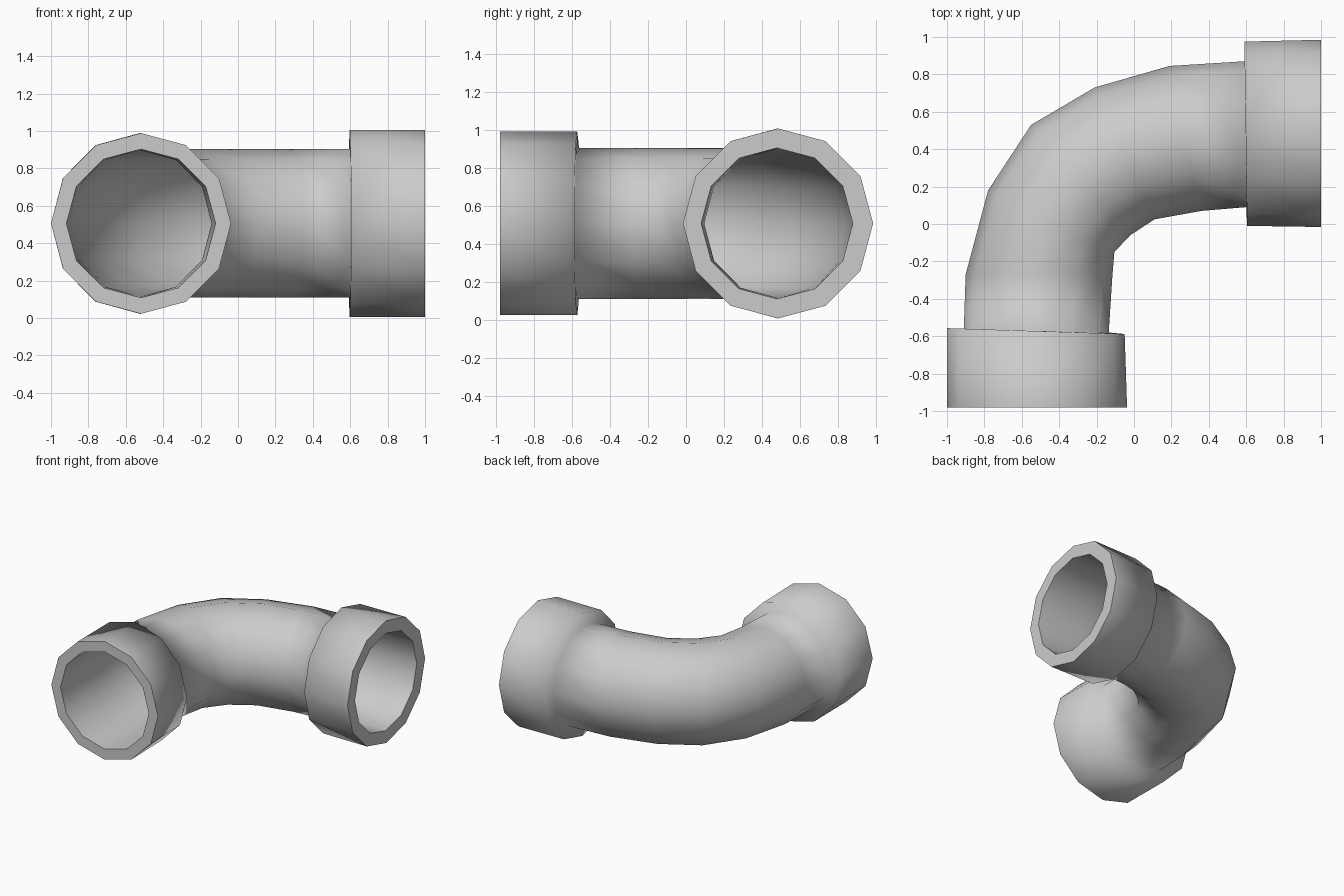
import bpy
import bmesh
import math
from mathutils import Vector

SIDES = 12
MID_Z = 0.506
PIPE_R = 0.397
WALL = 0.006

cube = bpy.data.objects.get("Cube")
if cube:
    bpy.data.objects.remove(cube, do_unlink=True)

grey = bpy.data.materials.new("light_grey_plastic")
grey.use_nodes = True
colour = (0.6, 0.6, 0.6, 1)
grey.diffuse_color = colour
grey.node_tree.nodes["Principled BSDF"].inputs["Base Color"].default_value = colour

# Each ring: outer-bend point, inner-bend point (x, y), vertical radius
bend = [
    ((-0.91, -0.56), (-0.135, -0.58)),
    ((-0.90, -0.27), (-0.115, -0.27)),
    ((-0.78, 0.18), (-0.105, -0.15)),
    ((-0.55, 0.53), (-0.02, -0.06)),
    ((-0.21, 0.73), (0.11, 0.025)),
    ((0.19, 0.845), (0.36, 0.07)),
    ((0.59, 0.87), (0.60, 0.09)),
]
pipe = [(a, b, PIPE_R) for a, b in bend]
front_collar = [((-1, -0.557), (-0.05, -0.588), 0.483), ((-1, -0.98), (-0.037, -0.98), 0.483)]
front_mouth = ((-0.917, -0.98), (-0.12, -0.98), PIPE_R)
side_collar = [((0.59, 0.975), (0.605, -0.01), 0.5), ((1, 0.985), (1, -0.016), 0.5)]
side_mouth = ((1, 0.878), (1, 0.08), PIPE_R)


def add_ring(bm, ring, inset=0.0):
    """Twelve-sided loop spanning the two bend points."""
    a, b = Vector((*ring[0], MID_Z)), Vector((*ring[1], MID_Z))
    centre, half = (a + b) / 2, (a - b) / 2
    half *= 1 - inset / half.length
    up = Vector((0, 0, ring[2] - inset))
    angles = [2 * math.pi * i / SIDES for i in range(SIDES)]
    return [bm.verts.new(centre + half * math.cos(t) + up * math.sin(t)) for t in angles]


# Outer skin, then collar rim, then the bore back through the pipe
bm = bmesh.new()
loops = [add_ring(bm, r) for r in pipe + side_collar]
side_rim = len(loops) - 1
loops.append(add_ring(bm, side_mouth))
loops += [add_ring(bm, r, WALL) for r in reversed(pipe)]
front_rim = len(loops)
loops.append(add_ring(bm, front_mouth))
loops += [add_ring(bm, r) for r in reversed(front_collar)]

for k, loop in enumerate(loops):
    following = loops[(k + 1) % len(loops)]
    for i in range(SIDES):
        j = (i + 1) % SIDES
        face = bm.faces.new((loop[i], loop[j], following[j], following[i]))
        face.smooth = k not in (side_rim, front_rim)
bmesh.ops.recalc_face_normals(bm, faces=bm.faces)

# Crisp edges around both flat rims
for edge in bm.edges:
    if len({f.smooth for f in edge.link_faces}) == 2:
        edge.smooth = False

mesh = bpy.data.meshes.new("pipe_elbow")
bm.to_mesh(mesh)
bm.free()
mesh.materials.append(grey)
elbow = bpy.data.objects.new("pipe_elbow", mesh)
bpy.context.collection.objects.link(elbow)
